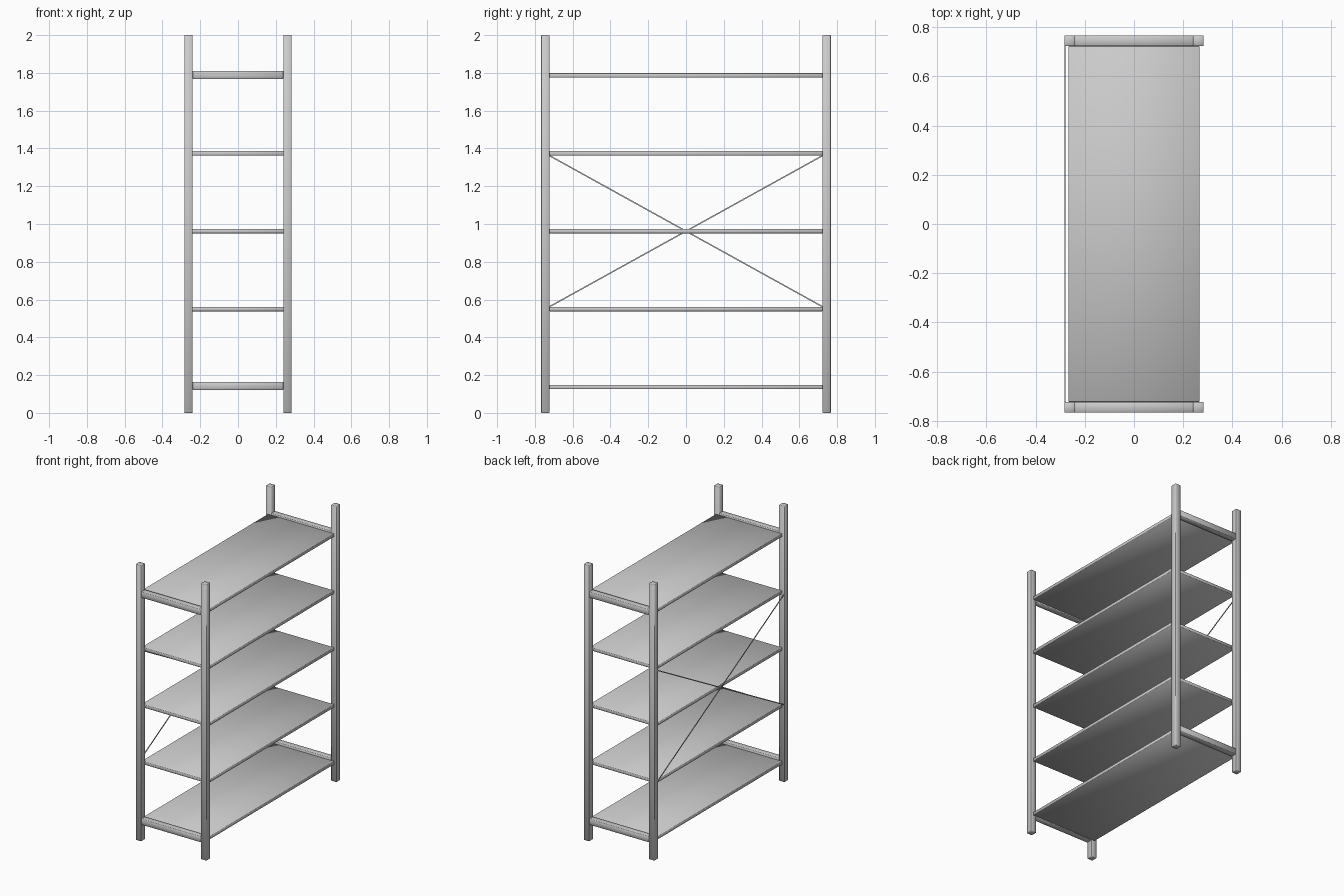
import bpy, bmesh, math
from mathutils import Matrix

if "Cube" in bpy.data.objects:
    bpy.data.objects.remove(bpy.data.objects["Cube"])


def box(name, center, size, bevel=0.0, tilt=0.0):
    """Box part with small softened edges; tilt turns it about the x axis."""
    bm = bmesh.new()
    bmesh.ops.create_cube(bm, size=1.0)
    bmesh.ops.scale(bm, vec=size, verts=bm.verts)
    if bevel:
        bmesh.ops.bevel(bm, geom=bm.edges[:], offset=bevel, segments=1,
                        affect='EDGES', profile=0.5)
    if tilt:
        bmesh.ops.rotate(bm, matrix=Matrix.Rotation(tilt, 3, 'X'), verts=bm.verts)
    for f in bm.faces:
        f.smooth = bevel > 0
    me = bpy.data.meshes.new(name)
    bm.to_mesh(me)
    bm.free()
    ob = bpy.data.objects.new(name, me)
    ob.location = center
    bpy.context.collection.objects.link(ob)
    return ob


POST = 0.0435
PX, PY = 0.2615, 0.745      # post centres
LEVELS = [0.137 + 0.4125 * i for i in range(5)]

# corner posts
for sx in (-1, 1):
    for sy in (-1, 1):
        box("corner_post", (sx * PX, sy * PY, 1.0), (POST, POST, 2.0), 0.002)

# shelf boards, softly shaded
for z in LEVELS:
    box("shelf_board", (0, 0, z), (0.532, 1.446, 0.023), 0.002)

# end rails joining the posts at the lowest and highest shelf
for z in (0.143, 1.789):
    for sy in (-1, 1):
        box("end_rail", (0, sy * PY, z), (2 * PX - POST, POST, 0.043), 0.002)

# crossed flat braces on the left side
dy, dz = 1.446, 0.80
angle, length = math.atan2(dz, dy), math.hypot(dy, dz)
for s in (-1, 1):
    box("cross_brace", (-0.280, 0, 0.962), (0.004, length, 0.007), 0.0, s * angle)
